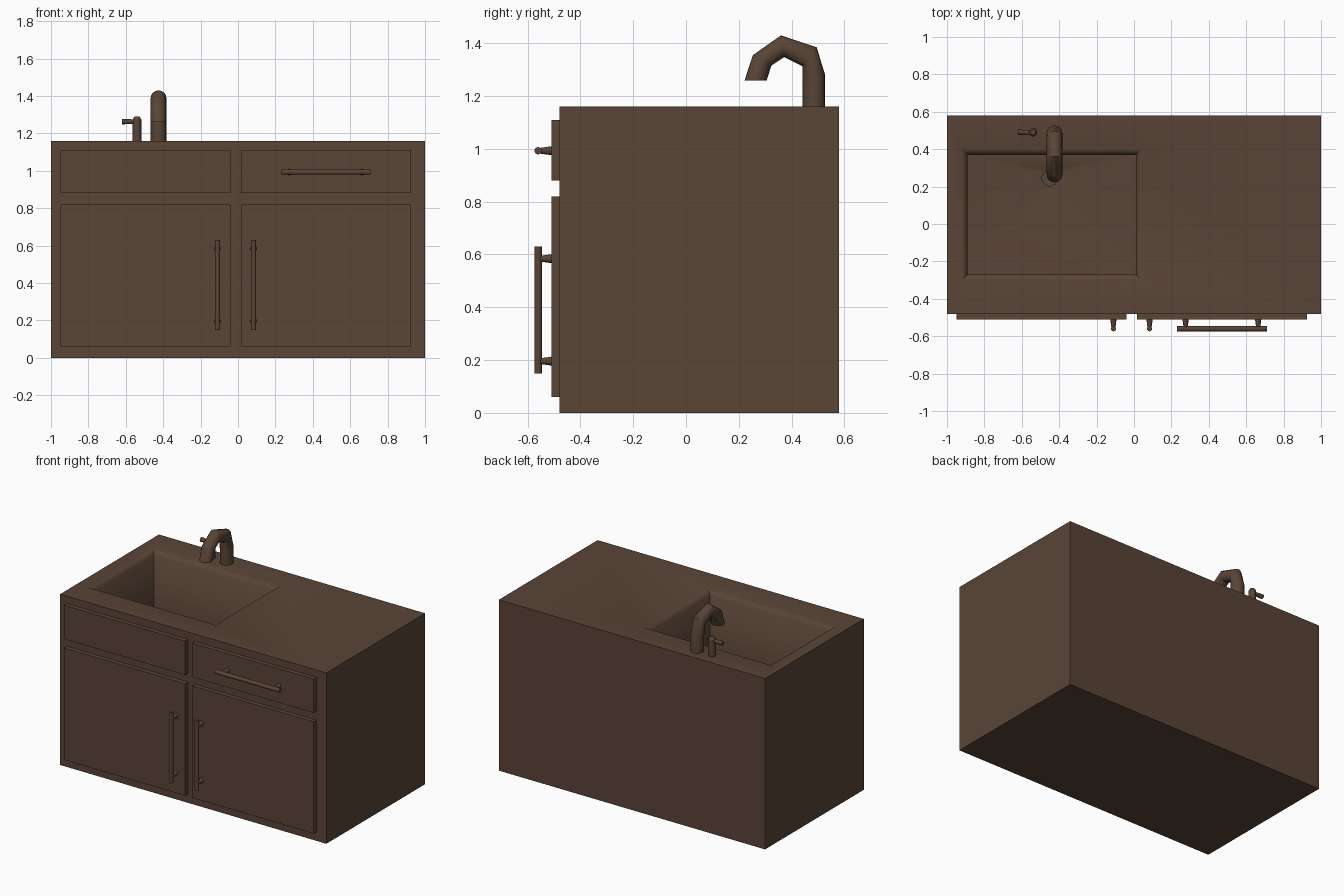
import bpy, bmesh, math
from mathutils import Vector

cube = bpy.data.objects.get("Cube")
if cube:
    bpy.data.objects.remove(cube, do_unlink=True)

brown = bpy.data.materials.new("dark_brown")
brown.use_nodes = True
COLOR = (0.1, 0.058, 0.037, 1)
brown.diffuse_color = COLOR
brown.node_tree.nodes["Principled BSDF"].inputs["Base Color"].default_value = COLOR


def finish(name, bm, angle=40):
    """Turn a bmesh into a named, shaded object."""
    bmesh.ops.recalc_face_normals(bm, faces=bm.faces)
    mesh = bpy.data.meshes.new(name)
    bm.to_mesh(mesh)
    bm.free()
    mesh.materials.append(brown)
    mesh.shade_smooth()
    mesh.set_sharp_from_angle(angle=math.radians(angle))
    obj = bpy.data.objects.new(name, mesh)
    bpy.context.collection.objects.link(obj)
    return obj


def rect(bm, x0, x1, y0, y1, z):
    return [bm.verts.new(p) for p in
            ((x0, y0, z), (x1, y0, z), (x1, y1, z), (x0, y1, z))]


def skin(bm, a, b):
    """Quads between two loops of equal length."""
    n = len(a)
    for i in range(n):
        j = (i + 1) % n
        bm.faces.new((a[i], a[j], b[j], b[i]))


def box(name, x0, x1, y0, y1, z0, z1):
    bm = bmesh.new()
    low, high = rect(bm, x0, x1, y0, y1, z0), rect(bm, x0, x1, y0, y1, z1)
    skin(bm, low, high)
    bm.faces.new(low)
    bm.faces.new(high)
    return finish(name, bm)


def rod(bm, start, end, r0, r1, sides=12):
    """Add a closed, optionally tapered rod between two points."""
    start, end = Vector(start), Vector(end)
    axis = end - start
    verts = bmesh.ops.create_cone(bm, cap_ends=True, segments=sides, radius1=r0,
                                  radius2=r1, depth=axis.length)["verts"]
    turn = Vector((0, 0, 1)).rotation_difference(axis)
    for v in verts:
        v.co = turn @ v.co + (start + end) / 2


# Cabinet body with worktop, sloped rim and sunken basin
bm = bmesh.new()
loops = [rect(bm, -1, 1, -0.48, 0.58, 0),
         rect(bm, -1, 1, -0.48, 0.58, 1.16),
         rect(bm, -0.92, 0.04, -0.30, 0.40, 1.16),
         rect(bm, -0.89, 0.01, -0.27, 0.37, 1.13),
         rect(bm, -0.89, 0.01, -0.27, 0.37, 0.66)]
bm.faces.new(loops[0])
for a, b in zip(loops, loops[1:]):
    skin(bm, a, b)

# Basin floor falling to a round drain; each corner fans over a quarter of it
SIDES = 12
drain = []
for i in range(SIDES):
    t = math.tau * i / SIDES - math.pi * 0.75
    drain.append(bm.verts.new((-0.45 + 0.042 * math.cos(t),
                               0.245 + 0.042 * math.sin(t), 0.63)))
floor = loops[-1]
quarter = SIDES // 4
for c in range(4):
    first = c * quarter
    for k in range(quarter):
        i = first + k
        owner = floor[c] if k < quarter / 2 else floor[(c + 1) % 4]
        bm.faces.new((owner, drain[i], drain[(i + 1) % SIDES]))
    mid = first + (quarter + 1) // 2
    bm.faces.new((floor[c], floor[(c + 1) % 4], drain[mid]))
sump = [bm.verts.new(v.co - Vector((0, 0, 0.03))) for v in drain]
skin(bm, drain, sump)
bm.faces.new(sump)
finish("cabinet_with_basin", bm, 50)

# Front panels: two doors and two drawer fronts
for side, x0, x1 in (("right", -0.95, -0.04), ("left", 0.015, 0.925)):
    box(side + "_door", x0, x1, -0.51, -0.478, 0.06, 0.82)
    box(side + "_drawer_front", x0, x1, -0.51, -0.478, 0.88, 1.11)


# Bar handles on tapered posts
def handle(name, center, along):
    center, along = Vector(center), Vector(along)
    bm = bmesh.new()
    rod(bm, center - along * 0.24, center + along * 0.24, 0.014, 0.014)
    for s in (-1, 1):
        foot = center + along * 0.194 * s
        rod(bm, foot + Vector((0, 0.052, 0)), foot, 0.017, 0.010)
    return finish(name, bm)


handle("right_door_handle", (-0.11, -0.56, 0.39), (0, 0, 1))
handle("left_door_handle", (0.083, -0.56, 0.39), (0, 0, 1))
handle("drawer_handle", (0.47, -0.56, 0.993), (1, 0, 0))

# Faucet spout: elliptical rings between outer and inner bend points (y, z)
BENDS = [((0.527, 1.155), (0.442, 1.155)), ((0.527, 1.28), (0.442, 1.25)),
         ((0.495, 1.385), (0.442, 1.313)), ((0.36, 1.43), (0.372, 1.348)),
         ((0.253, 1.355), (0.323, 1.315)), ((0.222, 1.26), (0.306, 1.26))]
bm = bmesh.new()
rings = []
for outer, inner in BENDS:
    o, i = Vector((0, *outer)), Vector((0, *inner))
    ring = []
    for k in range(16):
        t = math.tau * k / 16
        p = (o + i) / 2 + (o - i) / 2 * math.cos(t)
        ring.append(bm.verts.new((-0.425 + 0.042 * math.sin(t), p.y, p.z)))
    rings.append(ring)
for a, b in zip(rings, rings[1:]):
    skin(bm, a, b)
bm.faces.new(rings[0])
bm.faces.new(rings[-1])
finish("faucet_spout", bm, 35)

# Faucet tap: short post with rounded top and a side lever
bm = bmesh.new()
rod(bm, (-0.54, 0.49, 1.155), (-0.54, 0.49, 1.275), 0.023, 0.023)
rod(bm, (-0.54, 0.49, 1.275), (-0.54, 0.49, 1.29), 0.023, 0.014)
rod(bm, (-0.54, 0.49, 1.263), (-0.62, 0.49, 1.263), 0.011, 0.015)
finish("faucet_tap", bm)
